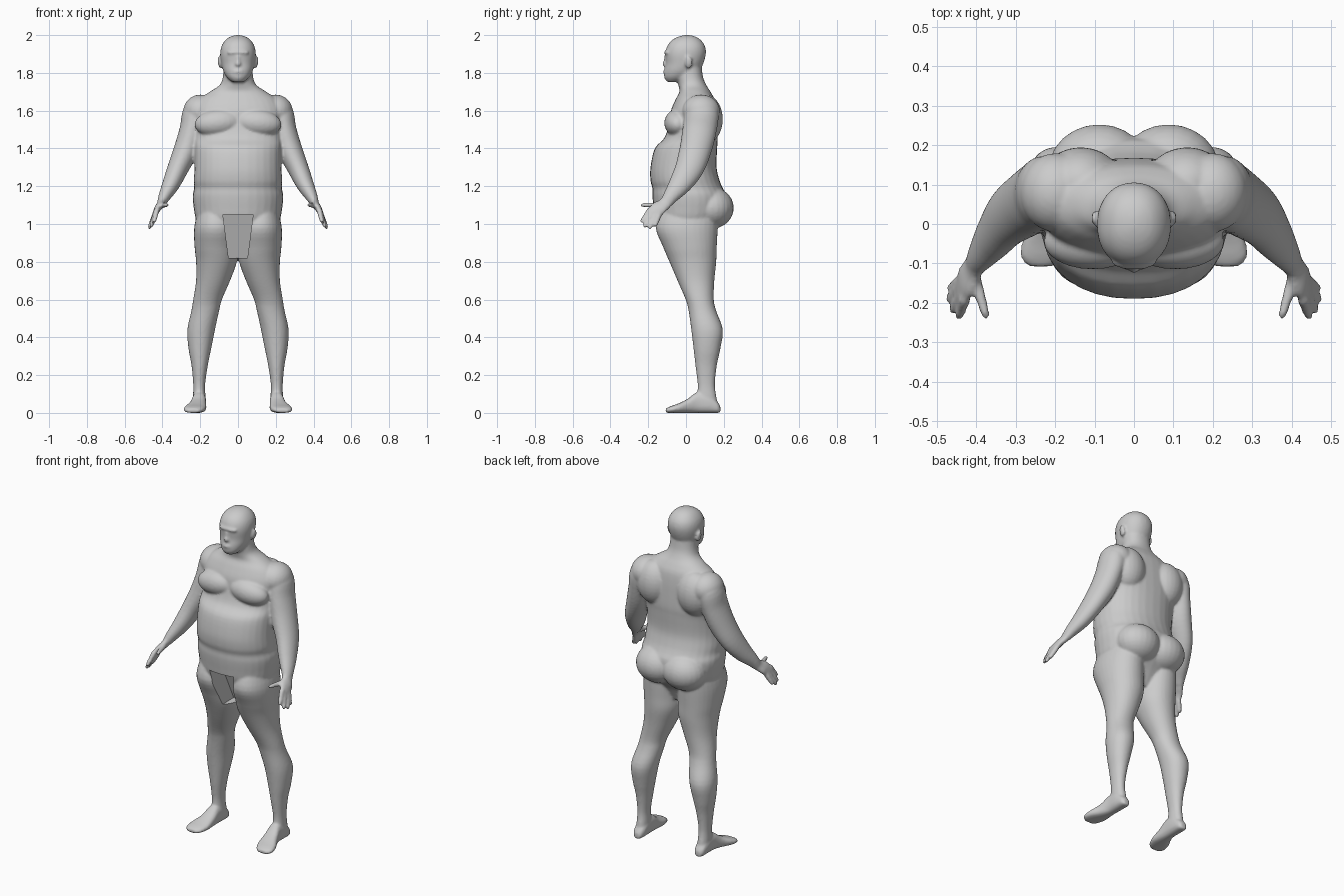
import bpy, bmesh, math
from mathutils import Vector, Matrix

if "Cube" in bpy.data.objects:
    bpy.data.objects.remove(bpy.data.objects["Cube"])

SIDES = 32
bm = bmesh.new()


def smooth_rows(rows, steps=4):
    """Catmull-Rom interpolation between section rows."""
    out = []
    for i in range(len(rows) - 1):
        p0, p1 = rows[max(i - 1, 0)], rows[i]
        p2, p3 = rows[i + 1], rows[min(i + 2, len(rows) - 1)]
        for k in range(steps):
            t = k / steps
            out.append([0.5 * (2 * b + (c - a) * t + (2 * a - 5 * b + 4 * c - d) * t * t
                               + (3 * b - a - 3 * c + d) * t ** 3)
                        for a, b, c, d in zip(p0, p1, p2, p3)])
    out.append(list(rows[-1]))
    return out


def loft(rows, side=1, plane=None, power=2.0, steps=4):
    """Closed tube through rows of (x, y, z, ru, rv)."""
    rows = smooth_rows(rows, steps)
    rings = []
    for i, (x, y, z, ru, rv) in enumerate(rows):
        if plane == 'z':
            u, v = Vector((1, 0, 0)), Vector((0, 1, 0))
        elif plane == 'y':
            u, v = Vector((1, 0, 0)), Vector((0, 0, 1))
        else:
            a, b = rows[max(i - 1, 0)], rows[min(i + 1, len(rows) - 1)]
            t = (Vector(b[:3]) - Vector(a[:3])).normalized()
            u = Vector((0, 1, 0))
            u = (u - t * u.dot(t)).normalized()
            v = t.cross(u)
        ring = []
        for k in range(SIDES):
            ang = 2 * math.pi * k / SIDES
            c, s = math.cos(ang), math.sin(ang)
            p = (Vector((x, y, z))
                 + u * ru * math.copysign(abs(c) ** (2 / power), c)
                 + v * rv * math.copysign(abs(s) ** (2 / power), s))
            ring.append(bm.verts.new((p.x * side, p.y, p.z)))
        rings.append(ring)
    for a, b in zip(rings, rings[1:]):
        for k in range(SIDES):
            j = (k + 1) % SIDES
            bm.faces.new((a[k], a[j], b[j], b[k]))
    bm.faces.new(rings[0])
    bm.faces.new(rings[-1])


def blob(center, radii, tilt=0.0, side=1):
    """Ellipsoid muscle or feature, tilted about y."""
    m = (Matrix.Translation((center[0] * side, center[1], center[2]))
         @ Matrix.Rotation(tilt * side, 4, 'Y') @ Matrix.Diagonal((*radii, 1)))
    bmesh.ops.create_uvsphere(bm, u_segments=24, v_segments=16, radius=1, matrix=m)


def stacked(rows):
    """(z, x_in, x_out, y_front, y_back) -> section rows."""
    return [((a + b) / 2, (f + k) / 2, z, (b - a) / 2, (k - f) / 2) for z, a, b, f, k in rows]


# torso and neck: z, half width, front, back
torso = [(.87, .09, -.05, .10), (.95, .17, -.12, .14), (1.02, .22, -.16, .19),
         (1.09, .235, -.172, .215), (1.15, .24, -.178, .215), (1.19, .232, -.178, .195),
         (1.23, .234, -.188, .178), (1.30, .23, -.188, .162), (1.40, .23, -.165, .165),
         (1.455, .232, -.115, .168), (1.53, .235, -.09, .165), (1.60, .235, -.08, .16),
         (1.66, .205, -.055, .15), (1.70, .15, -.035, .13), (1.735, .098, -.04, .108),
         (1.78, .08, -.05, .09), (1.86, .075, -.05, .08)]
loft(stacked([(z, -w, w, f, b) for z, w, f, b in torso]), plane='z', power=2.2)

# head: z, half width, front, back
head = [(1.752, .03, -.10, -.03), (1.775, .058, -.115, .03), (1.81, .078, -.115, .07),
        (1.85, .088, -.108, .092), (1.90, .094, -.11, .105), (1.94, .088, -.10, .101),
        (1.97, .07, -.078, .082), (1.99, .045, -.045, .055), (2.0, .012, -.01, .022)]
loft(stacked([(z, -w, w, f, b) for z, w, f, b in head]), plane='z', power=2.15)
blob((0, -.108, 1.848), (.017, .018, .014))     # nose tip
blob((0, -.104, 1.872), (.011, .014, .03))      # nose bridge
blob((0, -.108, 1.806), (.03, .013, .014))      # lips
blob((0, -.098, 1.908), (.06, .018, .012))      # brow

# leg: z, inner, outer, front, back
leg = [(1.08, .03, .21, -.13, .17), (.98, .002, .232, -.16, .168), (.88, .001, .23, -.122, .163),
       (.80, .006, .222, -.088, .16), (.70, .042, .222, -.045, .15), (.60, .085, .237, -.002, .147),
       (.54, .10, .247, .014, .16), (.44, .122, .268, .028, .195), (.34, .142, .262, .04, .182),
       (.25, .16, .246, .05, .163), (.15, .174, .237, .062, .153), (.08, .172, .238, .06, .162),
       (.03, .178, .234, .08, .17)]
# foot: y, middle x, half width, height
foot = [(.182, .205, .016, .035), (.165, .205, .03, .06), (.12, .205, .036, .10),
        (.06, .206, .037, .11), (.01, .213, .045, .075), (-.04, .225, .057, .05),
        (-.085, .235, .052, .034), (-.108, .236, .03, .022)]
arm = [(.19, .085, 1.64, .06, .05), (.222, .085, 1.59, .088, .07), (.243, .072, 1.50, .09, .066),
       (.272, .052, 1.40, .085, .066), (.318, .018, 1.295, .076, .056), (.355, -.032, 1.21, .06, .046),
       (.387, -.078, 1.15, .042, .033), (.404, -.102, 1.115, .033, .024)]
palm = [(.398, -.092, 1.13, .032, .024), (.41, -.115, 1.105, .036, .02),
        (.425, -.145, 1.083, .042, .018), (.438, -.172, 1.055, .038, .014)]
fingers = [((.428, -.188, 1.08), (.445, -.238, 1.008)), ((.434, -.175, 1.065), (.462, -.222, .982)),
           ((.438, -.158, 1.053), (.472, -.194, .974)), ((.44, -.142, 1.048), (.468, -.166, .986)),
           ((.402, -.14, 1.10), (.374, -.24, 1.10))]

for s in (1, -1):
    loft(stacked(leg), s, 'z', 2.1)
    loft([(x, y, h / 2, w, h / 2) for y, x, w, h in foot], s, 'y', 2.5)
    loft(arm, s)
    loft(palm, s)
    for base, tip in fingers:
        r = .0125
        a, b = Vector(base), Vector(tip)
        loft([(*a.lerp(b, t), r * k, r * k) for t, k in
              ((0, 1.2), (.5, 1.05), (.9, .85), (1, .4))], s)
    blob((.2, .08, 1.597), (.09, .10, .088), .25, s)       # shoulder
    blob((.105, -.045, 1.535), (.125, .07, .072), .1, s)   # chest
    blob((.135, .105, 1.555), (.105, .09, .13), 0, s)      # shoulder blade
    blob((.088, .135, 1.085), (.13, .118, .11), 0, s)      # buttock
    blob((.098, .015, 1.855), (.009, .02, .032), .15, s)   # ear

bmesh.ops.recalc_face_normals(bm, faces=bm.faces[:])
mesh = bpy.data.meshes.new("body")
bm.to_mesh(mesh)
bm.free()
body = bpy.data.objects.new("body", mesh)
bpy.context.collection.objects.link(body)

# wedge that opens the recess between the thighs
cb = bmesh.new()
wedge = [cb.verts.new((x * w, y, z)) for z, w, back in ((1.05, .08, -.05), (.82, .05, .03))
         for x, y in ((-1, -.4), (1, -.4), (1, back), (-1, back))]
for q in ((0, 1, 2, 3), (4, 5, 6, 7), (0, 1, 5, 4), (1, 2, 6, 5), (2, 3, 7, 6), (3, 0, 4, 7)):
    cb.faces.new([wedge[i] for i in q])
bmesh.ops.recalc_face_normals(cb, faces=cb.faces[:])
cmesh = bpy.data.meshes.new("groin_cutter")
cb.to_mesh(cmesh)
cb.free()
cutter = bpy.data.objects.new("groin_cutter", cmesh)
bpy.context.collection.objects.link(cutter)
cutter.hide_render = True

# fuse the parts into one skin, soften the seams, cut the recess
bpy.context.view_layer.objects.active = body
body.select_set(True)
fuse = body.modifiers.new("fuse", 'REMESH')
fuse.mode = 'VOXEL'
fuse.voxel_size = .0075
soft = body.modifiers.new("soften", 'SMOOTH')
soft.factor = .5
soft.iterations = 4
cut = body.modifiers.new("recess", 'BOOLEAN')
cut.operation = 'DIFFERENCE'
cut.solver = 'MANIFOLD'
cut.object = cutter
for m in ("fuse", "soften", "recess"):
    bpy.ops.object.modifier_apply(modifier=m)
bpy.data.objects.remove(cutter)

skin = bpy.data.materials.new("plain_grey")
skin.diffuse_color = (.6, .6, .6, 1)
skin.use_nodes = True
skin.node_tree.nodes["Principled BSDF"].inputs["Base Color"].default_value = skin.diffuse_color
body.data.materials.clear()
body.data.materials.append(skin)
bpy.ops.object.shade_smooth_by_angle(angle=math.radians(50))
